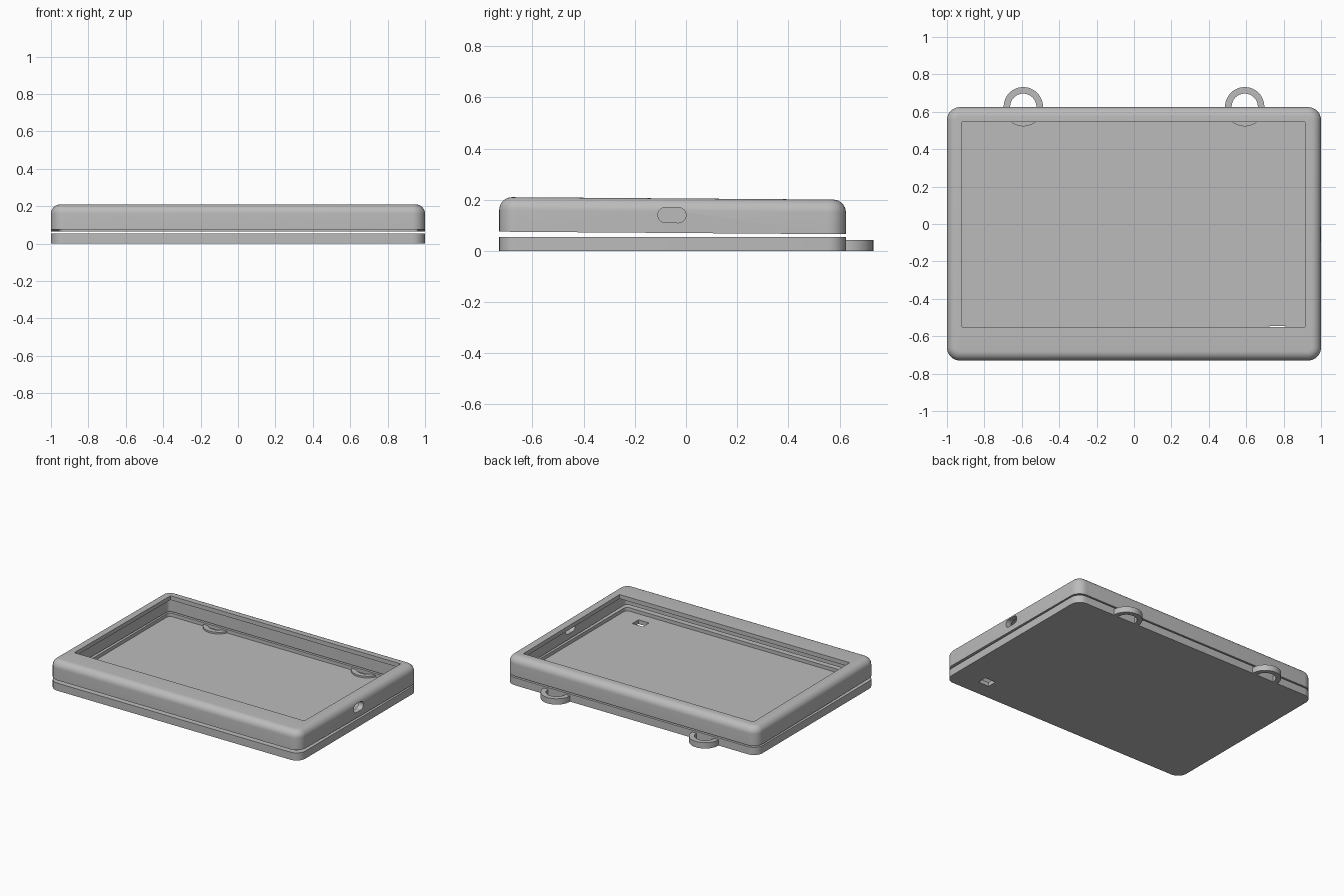
import bpy
import bmesh
from math import sin, cos, pi, atan

cube = bpy.data.objects.get("Cube")
if cube:
    bpy.data.objects.remove(cube, do_unlink=True)

grey = bpy.data.materials.new("plain grey")
grey.use_nodes = True
colour = (0.5, 0.5, 0.5, 1)
grey.diffuse_color = colour
grey.node_tree.nodes["Principled BSDF"].inputs["Base Color"].default_value = colour

OUTER = (-1.0, 1.0, -0.73, 0.625)
WINDOW = (-0.92, 0.915, -0.55, 0.545)
CORNER = 0.07
WALL = 0.04


def rounded_rect(bounds, radius, z, inset=0.0, steps=8):
    """Counter-clockwise loop of points around a rounded rectangle."""
    x0, x1, y0, y1 = bounds
    r = max(radius - inset, 0.002)
    x0, x1, y0, y1 = x0 + inset + r, x1 - inset - r, y0 + inset + r, y1 - inset - r
    points = []
    for i, (cx, cy) in enumerate([(x1, y1), (x0, y1), (x0, y0), (x1, y0)]):
        for s in range(steps + 1):
            a = (i + s / steps) * pi / 2
            points.append((cx + r * cos(a), cy + r * sin(a), z))
    return points


def circle(cx, cy, radius, z, steps=48):
    return [(cx + radius * cos(2 * pi * i / steps),
             cy + radius * sin(2 * pi * i / steps), z) for i in range(steps)]


def loft(name, loops, closed):
    """Skin matching loops; closed joins last to first, otherwise cap both ends."""
    bm = bmesh.new()
    rows = [[bm.verts.new(p) for p in loop] for loop in loops]
    pairs = list(zip(rows, rows[1:]))
    if closed:
        pairs.append((rows[-1], rows[0]))
    for a, b in pairs:
        for i in range(len(a)):
            j = (i + 1) % len(a)
            bm.faces.new((a[i], a[j], b[j], b[i]))
    if not closed:
        bm.faces.new(rows[0])
        bm.faces.new(rows[-1])
    bmesh.ops.recalc_face_normals(bm, faces=bm.faces)
    mesh = bpy.data.meshes.new(name)
    bm.to_mesh(mesh)
    bm.free()
    mesh.materials.append(grey)
    obj = bpy.data.objects.new(name, mesh)
    bpy.context.collection.objects.link(obj)
    return obj


def activate(obj):
    bpy.ops.object.select_all(action="DESELECT")
    obj.select_set(True)
    bpy.context.view_layer.objects.active = obj


def cut(target, cutter):
    cutter.hide_render = True
    mod = target.modifiers.new("opening", "BOOLEAN")
    mod.operation = "DIFFERENCE"
    mod.solver = "EXACT"
    mod.object = cutter
    activate(target)
    bpy.ops.object.modifier_apply(modifier=mod.name)
    bpy.data.objects.remove(cutter, do_unlink=True)


# Base tray: flat bottom, low rim, recessed floor
base = loft("base_tray", [
    rounded_rect(OUTER, CORNER, 0),
    rounded_rect(OUTER, CORNER, 0.055),
    rounded_rect(OUTER, CORNER, 0.055, WALL),
    rounded_rect(OUTER, CORNER, 0.03, WALL),
], closed=False)

# Small square opening through the floor
opening = (0.725, 0.81, -0.615, -0.545)
cut(base, loft("floor_cutter", [rounded_rect(opening, 0.002, z) for z in (-0.1, 0.1)], False))

# Upper frame: filleted shell around a window, hollow underneath
BOTTOM, TOP, FILLET = 0.07, 0.205, 0.05
loops = [rounded_rect(OUTER, CORNER, BOTTOM)]
for k in range(9):
    a = k / 8 * pi / 2
    loops.append(rounded_rect(OUTER, CORNER, TOP - FILLET * (1 - sin(a)), FILLET * (1 - cos(a))))
loops += [
    rounded_rect(WINDOW, 0.002, TOP),
    rounded_rect(WINDOW, 0.002, TOP - 0.03),
    rounded_rect(OUTER, CORNER, TOP - 0.03, WALL),
    rounded_rect(OUTER, CORNER, BOTTOM, WALL),
]
frame = loft("window_frame", loops, closed=True)

# Oblong side opening in the left wall
slot = loft("side_cutter", [rounded_rect((-0.03, 0.03, -0.11, 0.0), 0.03, z)
                            for z in (0.85, 1.1)], False)
for v in slot.data.vertices:
    x, y, z = v.co
    v.co = (z, y, 0.14 - x)
cut(frame, slot)

# The frame slopes down slightly towards the back
slope = 0.01 / 1.355
for v in frame.data.vertices:
    v.co.z -= slope * (v.co.y + 0.05)

# Hanging rings at the back edge
rings = []
for side, x in (("left", 0.592), ("right", -0.592)):
    spec = [(0.105, 0), (0.105, 0.042), (0.07, 0.042), (0.07, 0)]
    rings.append(loft(side + "_hanging_ring", [circle(x, 0.627, r, z) for r, z in spec], True))

for obj in [base, frame] + rings:
    activate(obj)
    bpy.ops.object.shade_smooth_by_angle(angle=pi / 6)
